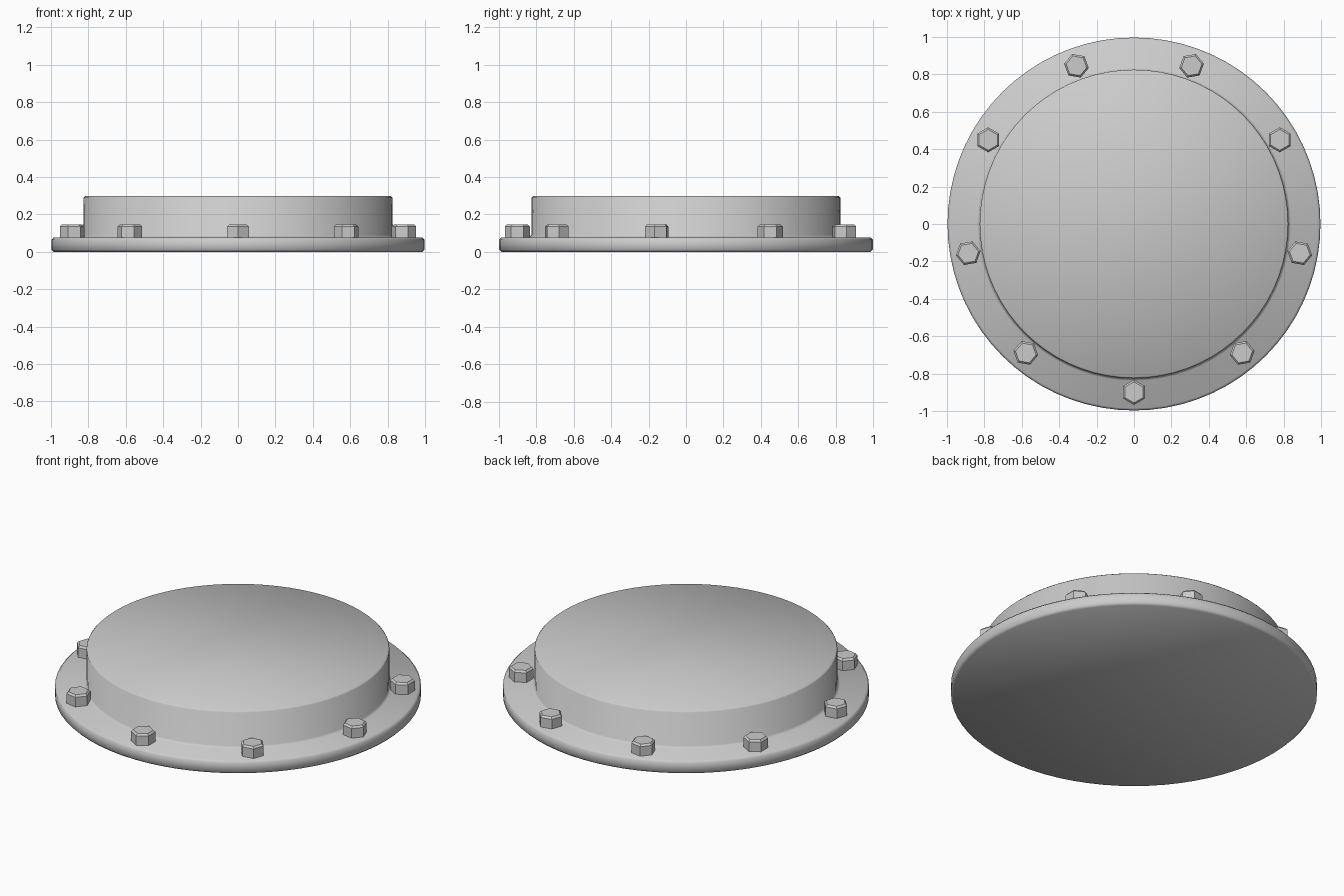
import bpy, bmesh
from math import sin, cos, pi, radians

if "Cube" in bpy.data.objects:
    bpy.data.objects.remove(bpy.data.objects["Cube"])


def lathe(name, profile, sides, location=(0, 0, 0), turn=0.0, smooth=True):
    """Revolve an (r, z) profile around z and cap both ends."""
    bm = bmesh.new()
    rings = [[bm.verts.new((r * cos(turn + 2 * pi * i / sides),
                            r * sin(turn + 2 * pi * i / sides), z))
              for i in range(sides)] for r, z in profile]
    for a, b in zip(rings, rings[1:]):
        for i in range(sides):
            j = (i + 1) % sides
            bm.faces.new((a[i], a[j], b[j], b[i]))
    bm.faces.new(rings[0][::-1])
    bm.faces.new(rings[-1])
    mesh = bpy.data.meshes.new(name)
    bm.to_mesh(mesh)
    bm.free()
    obj = bpy.data.objects.new(name, mesh)
    obj.location = location
    bpy.context.collection.objects.link(obj)
    if smooth:
        bpy.ops.object.select_all(action='DESELECT')
        obj.select_set(True)
        bpy.context.view_layer.objects.active = obj
        bpy.ops.object.shade_smooth_by_angle(angle=radians(50))
    return obj


# Flange and raised cover as one turned part
lathe("flanged_cover", [
    (0.985, 0.0), (0.997, 0.012), (0.997, 0.066), (0.985, 0.078),
    (0.838, 0.078), (0.826, 0.09), (0.825, 0.29), (0.817, 0.298)], 72)

# Nine hex bolt heads around the flange, with chamfered tops
for k in range(9):
    a = radians(-90 + 40 * k)
    lathe(f"bolt_head_{k + 1}",
          [(0.067, 0.06), (0.067, 0.135), (0.056, 0.146)], 6,
          (0.9 * cos(a), 0.9 * sin(a), 0), turn=a, smooth=False)
